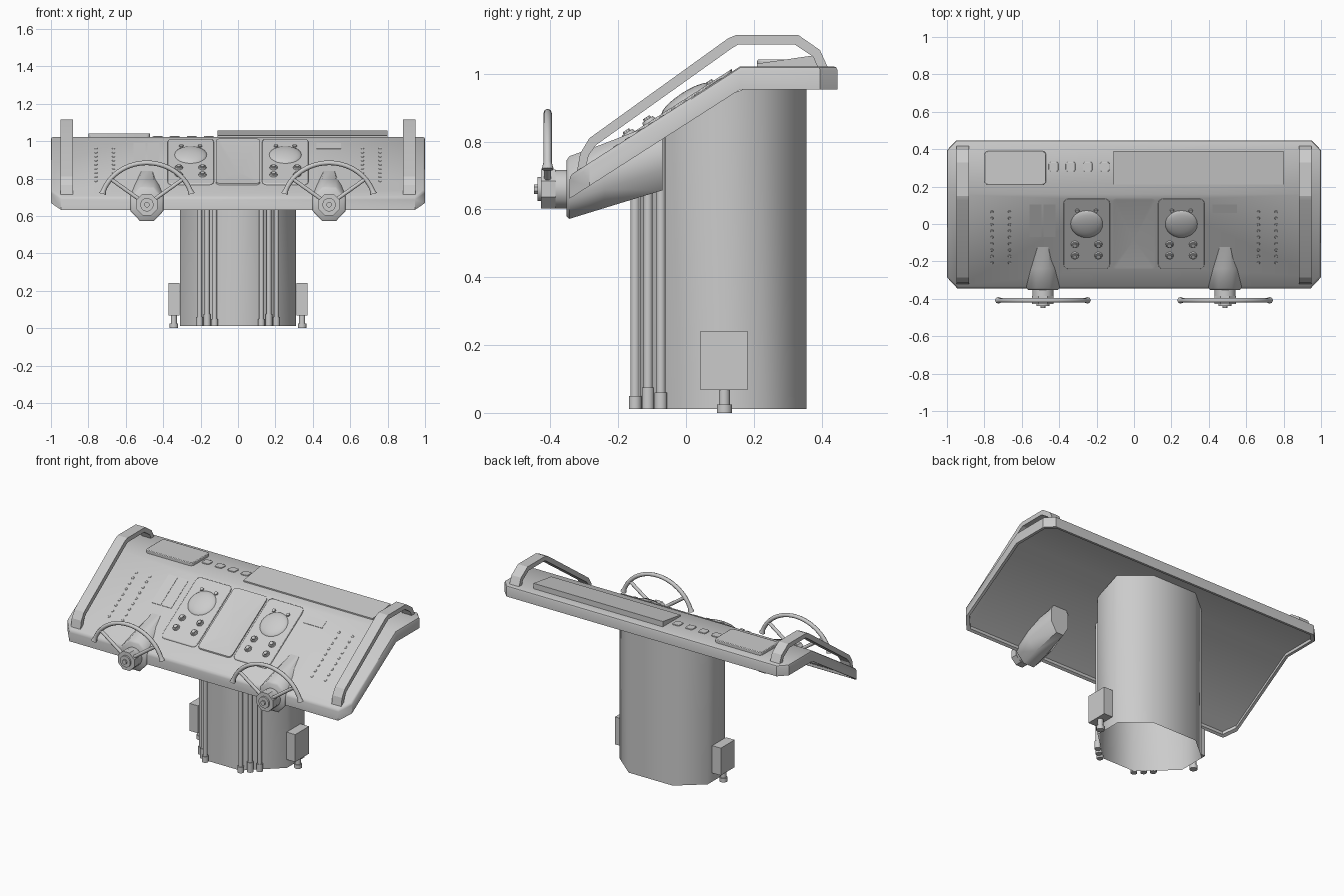
import bpy, bmesh, math
from mathutils import Vector, Matrix

if "Cube" in bpy.data.objects:
    bpy.data.objects.remove(bpy.data.objects["Cube"])

SL = 0.64
TILT = Matrix.Rotation(math.atan(SL), 4, 'X')


def ztop(y):
    return 1.022 + SL * min(0, y - 0.16)


def finish(name, bm, angle=None, bevel=0):
    bmesh.ops.recalc_face_normals(bm, faces=bm.faces)
    me = bpy.data.meshes.new(name)
    bm.to_mesh(me)
    bm.free()
    ob = bpy.data.objects.new(name, me)
    bpy.context.collection.objects.link(ob)
    if bevel:
        m = ob.modifiers.new("bevel", 'BEVEL')
        m.width, m.segments, m.limit_method = bevel, 2, 'ANGLE'
    if angle:
        bpy.ops.object.select_all(action='DESELECT')
        ob.select_set(True)
        bpy.context.view_layer.objects.active = ob
        bpy.ops.object.shade_smooth_by_angle(angle=math.radians(angle))
    return ob


def cone(bm, a, b, r1, r2=None, n=12):
    a, b = Vector(a), Vector(b)
    d = b - a
    # the half-step spin gives flat tops on low-sided parts
    mat = (Matrix.Translation((a + b) / 2) @ d.to_track_quat('Z', 'Y').to_matrix().to_4x4()
           @ Matrix.Rotation(math.pi / n, 4, 'Z'))
    bmesh.ops.create_cone(bm, cap_ends=True, segments=n, radius1=r1,
                          radius2=r1 if r2 is None else r2, depth=d.length, matrix=mat)


def loft(bm, rings):
    """Skin a list of equal point rings, capped at both ends; returns the last cap."""
    rows = [[bm.verts.new(p) for p in r] for r in rings]
    for a, b in zip(rows, rows[1:]):
        for j in range(len(a)):
            bm.faces.new((a[j], a[j - 1], b[j - 1], b[j]))
    bm.faces.new(rows[0])
    return bm.faces.new(rows[-1])


def plate(bm, x0, x1, y0, y1, h, r=0.0, h_back=None):
    """Rounded plate that follows the desk surface."""
    pts = []
    for k, (cx, cy) in enumerate(((x1, y1), (x0, y1), (x0, y0), (x1, y0))):
        sx, sy = (-1 if cx == x1 else 1), (-1 if cy == y1 else 1)
        for i in range(4 if r else 1):
            a = math.pi / 2 * (k + i / 3)
            pts.append((cx + sx * r + r * math.cos(a), cy + sy * r + r * math.sin(a)))
    hb = h if h_back is None else h_back
    return loft(bm, [[(x, y, ztop(y) - 0.006) for x, y in pts],
                     [(x, y, ztop(y) + h + (hb - h) * (y - y0) / (y1 - y0)) for x, y in pts]])


def on_slope(x, y):
    return Matrix.Translation((x, y, ztop(y))) @ TILT


def knob(bm, x, y, r, h, n=12):
    m = on_slope(x, y)
    cone(bm, m @ Vector((0, 0, 0)), m @ Vector((0, 0, h)), r, r * 0.8, n)


# desk: bent slab with rounded top edge and a shallow lip underneath
bm = bmesh.new()
outline = [(1, .16), (1, -.285), (.945, -.344), (-.945, -.344), (-1, -.285), (-1, .16),
           (-1, .395), (-.95, .447), (.95, .447), (1, .395)]
levels = []
for scale, drop in ((1, 0), (1, .068), (.982, .068), (.982, .05)):
    pts = [(x * scale, y if y == .16 else .05 + (y - .05) * (scale - (1 - scale))) for x, y in outline]
    levels.append([bm.verts.new((x, y, ztop(y) - drop)) for x, y in pts])
for a, b in zip(levels, levels[1:]):
    for j in range(10):
        bm.faces.new((a[j], a[j - 1], b[j - 1], b[j]))
for v in (levels[0], levels[-1]):
    bm.faces.new(v[:6])
    bm.faces.new(v[5:] + v[:1])
rim = [bm.edges.get((levels[0][j - 1], levels[0][j])) for j in range(10)]
bmesh.ops.recalc_face_normals(bm, faces=bm.faces)
bmesh.ops.bevel(bm, geom=rim, offset=.012, segments=2, profile=.5, affect='EDGES')
desk = finish("desk", bm, 40)

# cutter for the sunken centre screen
bm = bmesh.new()
pts = [(-.108, -.23), (.108, -.23), (.108, .125), (-.108, .125)]
loft(bm, [[(x, y, ztop(y) - .04) for x, y in pts], [(x, y, ztop(y) + .05) for x, y in pts]])
cutter = finish("screen_cutter", bm)
cutter.hide_render = True
cutter.hide_set(True)
cut = desk.modifiers.new("screen_opening", 'BOOLEAN')
cut.operation, cut.object, cut.solver = 'DIFFERENCE', cutter, 'EXACT'

# pedestal: open eight-sided column meeting the desk underside
bm = bmesh.new()
half = [(.11, -.135), (.31, .05), (.31, .225), (.155, .355)]
ring = half + [(-x, y) for x, y in reversed(half)]
loft(bm, [[(x, y, .012) for x, y in ring], [(x, y, ztop(y) - .045) for x, y in ring]])
bmesh.ops.delete(bm, geom=[f for f in bm.faces if len(f.verts) == 8], context='FACES_ONLY')
finish("pedestal", bm, 60)

for s, side in ((-1, "left"), (1, "right")):
    # cable pipes with foot collars
    bm = bmesh.new()
    for x, y, c in ((.125, -.15, .05), (.165, -.112, .075), (.205, -.074, .06)):
        cone(bm, (s * x, y, .012), (s * x, y, ztop(y) - .045), .014)
        cone(bm, (s * x, y, .012), (s * x, y, c), .019)
    finish(side + "_pipes", bm, 40)

    # junction box and its conduit
    bm = bmesh.new()
    box = [(s * x, y) for x, y in ((.312, .043), (.372, .043), (.372, .182), (.312, .182))]
    loft(bm, [[(x, y, z) for x, y in box] for z in (.068, .242)])
    cone(bm, (s * .343, .113, 0), (s * .343, .113, .07), .017)
    cone(bm, (s * .343, .113, 0), (s * .343, .113, .025), .023)
    finish(side + "_junction_box", bm, 40)

    # hand rail: flat bar bent over the desk end
    outer = [(-.322, .71), (-.312, .765), (-.285, .81), (.125, 1.105), (.15, 1.115), (.33, 1.115), (.395, 1.07), (.42, 1.015)]
    inner = [(-.295, .725), (-.287, .76), (-.265, .79), (.135, 1.075), (.155, 1.087), (.32, 1.087), (.375, 1.05), (.39, 1.015)]
    bm = bmesh.new()
    loft(bm, [[(s * x, y, z) for x, (y, z) in ((.883, o), (.95, o), (.95, i), (.883, i))]
              for o, i in zip(outer, inner)])
    finish(side + "_hand_rail", bm, 20)

    # steering column housing: upright octagonal sections swept up the slope
    cx, cz = s * .487, .66
    bm = bmesh.new()
    rings = []
    for y, rx, z0, z1 in ((-.352, .082, .58, .745), (-.344, .09, .572, .757),
                          (-.24, .092, .604, .795), (-.07, .062, .656, .862)):
        rings.append([(cx + rx * 1.06 * math.cos(a), y, (z0 + z1) / 2 + (z1 - z0) * .54 * math.sin(a))
                      for a in (math.pi * (j + .5) / 4 for j in range(8))])
    loft(bm, rings)
    finish(side + "_column_housing", bm, 50)

    # steering hub
    bm = bmesh.new()
    cone(bm, (cx, -.34, cz), (cx, -.39, cz), .058, n=16)
    cone(bm, (cx, -.385, cz), (cx, -.428, cz), .062, n=8)
    cone(bm, (cx, -.42, cz), (cx, -.438, cz), .036, n=16)
    cone(bm, (cx, -.43, cz), (cx, -.448, cz), .015, n=8)
    finish(side + "_steering_hub", bm, 30)

    # half steering wheel with two spokes
    bm = bmesh.new()
    wy, R, n, k = -.408, .237, 28, 8
    rings = []
    for i in range(n + 1):
        a = math.radians(15 + 150 * i / n)
        t = .018 if i in (0, n) else .0125
        rings.append([(cx + (R + t * math.cos(b)) * math.cos(a) * 1.04, wy + t * math.sin(b),
                       cz + (R - .013 + t * math.cos(b)) * math.sin(a))
                      for b in (2 * math.pi * j / k for j in range(k))])
    loft(bm, rings)
    for deg in (38, 142):
        a = math.radians(deg)
        cone(bm, (cx, wy, cz), (cx + R * math.cos(a) * 1.04, wy, cz + (R - .013) * math.sin(a)), .011, n=8)
    finish(side + "_steering_wheel", bm, 50)

    # instrument panel with domed gauge, knobs and lamps
    px = s * .253
    bm = bmesh.new()
    plate(bm, px - .124, px + .124, -.24, .135, .008, .025)
    finish(side + "_instrument_panel", bm, 30, .003)
    bm = bmesh.new()
    bmesh.ops.create_uvsphere(bm, u_segments=24, v_segments=12, radius=1)
    bmesh.ops.delete(bm, geom=[v for v in bm.verts if v.co.z < -.01], context='VERTS')
    bmesh.ops.transform(bm, verts=bm.verts,
                        matrix=on_slope(px, .003) @ Matrix.Diagonal((.089, .089, .026, 1)))
    finish(side + "_gauge", bm, 40)
    bm = bmesh.new()
    for dx in (-1, 1):
        for y in (-.165, -.105):
            knob(bm, px + dx * .063, y, .024, .016, 10)
            knob(bm, px + dx * .063, y, .015, .023, 10)
        knob(bm, px + dx * .05, .075, .013, .014, 10)
    finish(side + "_knobs", bm, 35)

    # columns of small indicator studs and guide strips
    bm = bmesh.new()
    for x in (.665, .76):
        for i in range(9):
            knob(bm, s * x, .065 - i * .034, .009, .002, 8)
    finish(side + "_studs", bm, 50)

# centre screen: framed plate with a sunken pyramid face
bm = bmesh.new()
face = plate(bm, -.118, .118, -.24, .135, .008, .02)
bmesh.ops.delete(bm, geom=[f for f in bm.faces if len(f.verts) > 4 and f is not face], context='FACES_ONLY')
bmesh.ops.inset_region(bm, faces=[face], thickness=.01)
poke = bmesh.ops.poke(bm, faces=[face])
poke['verts'][0].co = (0, -.085, ztop(-.085) - .03)
finish("centre_screen", bm, 20)

# label plates on the slope
bm = bmesh.new()
for x0, x1, y0, y1 in ((-.56, -.495, -.07, .105), (-.485, -.42, -.07, .105), (.42, .55, .06, .105)):
    plate(bm, x0, x1, y0, y1, .002)
finish("label_plates", bm)

# top pad, wedge display and push buttons
bm = bmesh.new()
plate(bm, -.80, -.47, .21, .39, .02, .02)
finish("top_pad", bm, 30, .004)
bm = bmesh.new()
plate(bm, -.11, .80, .21, .39, .008, 0, .034)
finish("wedge_display", bm)
bm = bmesh.new()
for i in range(4):
    x = -.43 + i * .091
    plate(bm, x - .026, x + .026, .28, .332, .005, .012)
finish("push_buttons", bm, 30, .002)
